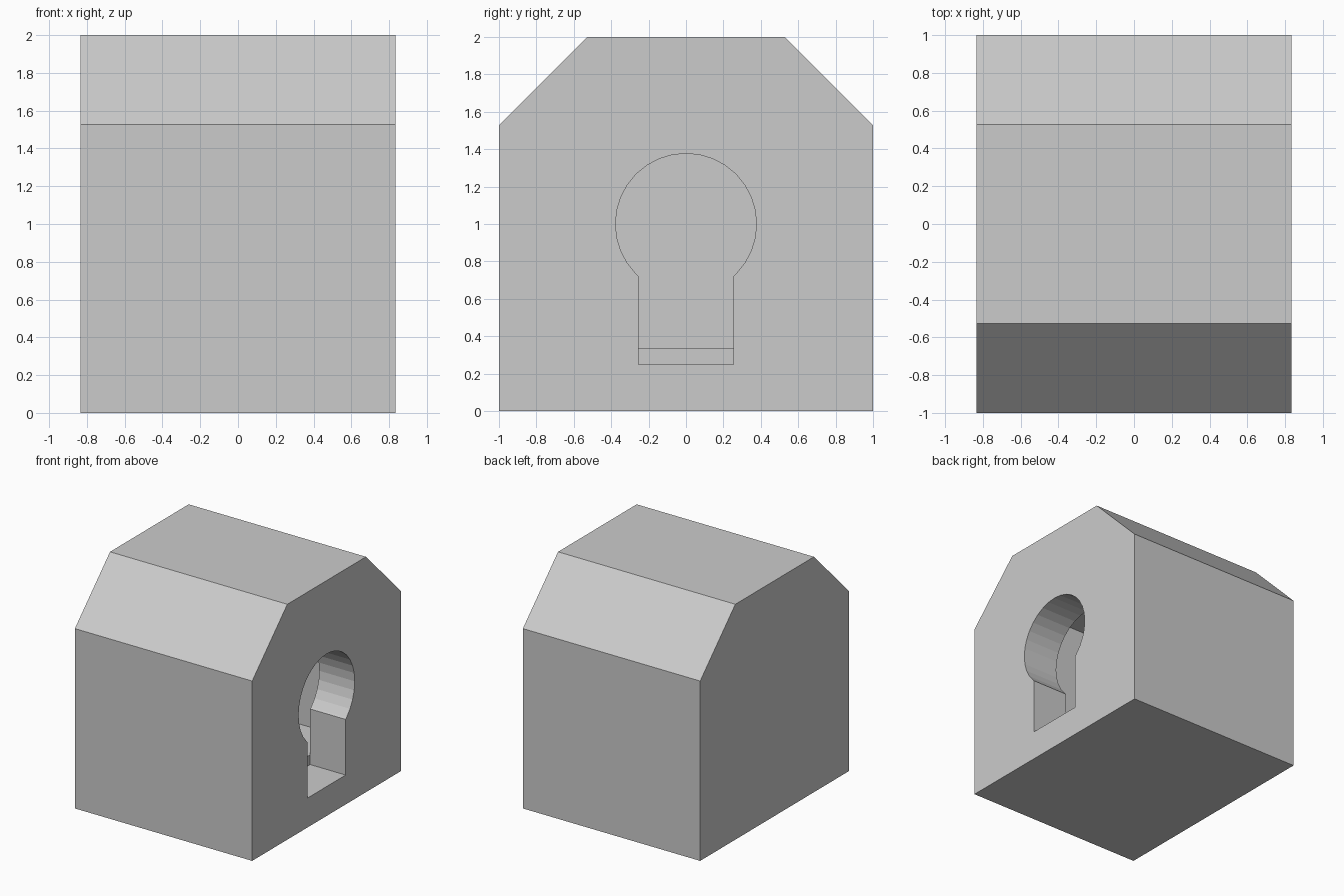
import bpy, bmesh, math

if "Cube" in bpy.data.objects:
    bpy.data.objects.remove(bpy.data.objects["Cube"])

HALF_X = 0.8333
WALL = 0.3333


def extrude_profile(name, points, x0, x1):
    """Prism along x from a list of (y, z) points."""
    bm = bmesh.new()
    face = bm.faces.new([bm.verts.new((x0, y, z)) for y, z in points])
    moved = bmesh.ops.extrude_face_region(bm, geom=[face])["geom"]
    verts = [g for g in moved if isinstance(g, bmesh.types.BMVert)]
    bmesh.ops.translate(bm, verts=verts, vec=(x1 - x0, 0, 0))
    bmesh.ops.recalc_face_normals(bm, faces=bm.faces)
    mesh = bpy.data.meshes.new(name)
    bm.to_mesh(mesh)
    bm.free()
    obj = bpy.data.objects.new(name, mesh)
    bpy.context.collection.objects.link(obj)
    return obj


def cut(target, cutter):
    mod = target.modifiers.new(cutter.name, 'BOOLEAN')
    mod.operation = 'DIFFERENCE'
    mod.solver = 'EXACT'
    mod.object = cutter
    bpy.context.view_layer.objects.active = target
    bpy.ops.object.modifier_apply(modifier=mod.name)
    bpy.data.objects.remove(cutter)


# Block with chamfered top edges
half = [(1, 0), (1, 1.528), (0.528, 2)]
body = extrude_profile("birdhouse_body",
                       half + [(-y, z) for y, z in reversed(half)],
                       -HALF_X, HALF_X)

# Hollow chamber, with walls of equal thickness
w = 1 - WALL
cavity = extrude_profile("cavity_cutter",
                         [(-w, WALL), (w, WALL), (w, 2 - WALL), (-w, 2 - WALL)],
                         -HALF_X + WALL, HALF_X - WALL)
cut(body, cavity)

# Keyhole opening: round top running into a straight slot
R, SLOT, N = 0.377, 0.255, 32
slot_top = 1 - math.sqrt(R * R - SLOT * SLOT)
arc = []
for i in range(N):
    a = -math.pi / 2 + 2 * math.pi * i / N
    y, z = R * math.cos(a), 1 + R * math.sin(a)
    if z > slot_top + 0.01:
        arc.append((y, z))
keyhole = extrude_profile("keyhole_cutter",
                          [(-SLOT, 0.25), (SLOT, 0.25), (SLOT, slot_top)]
                          + arc + [(-SLOT, slot_top)],
                          HALF_X - WALL - 0.0005, HALF_X + 0.1)
cut(body, keyhole)
